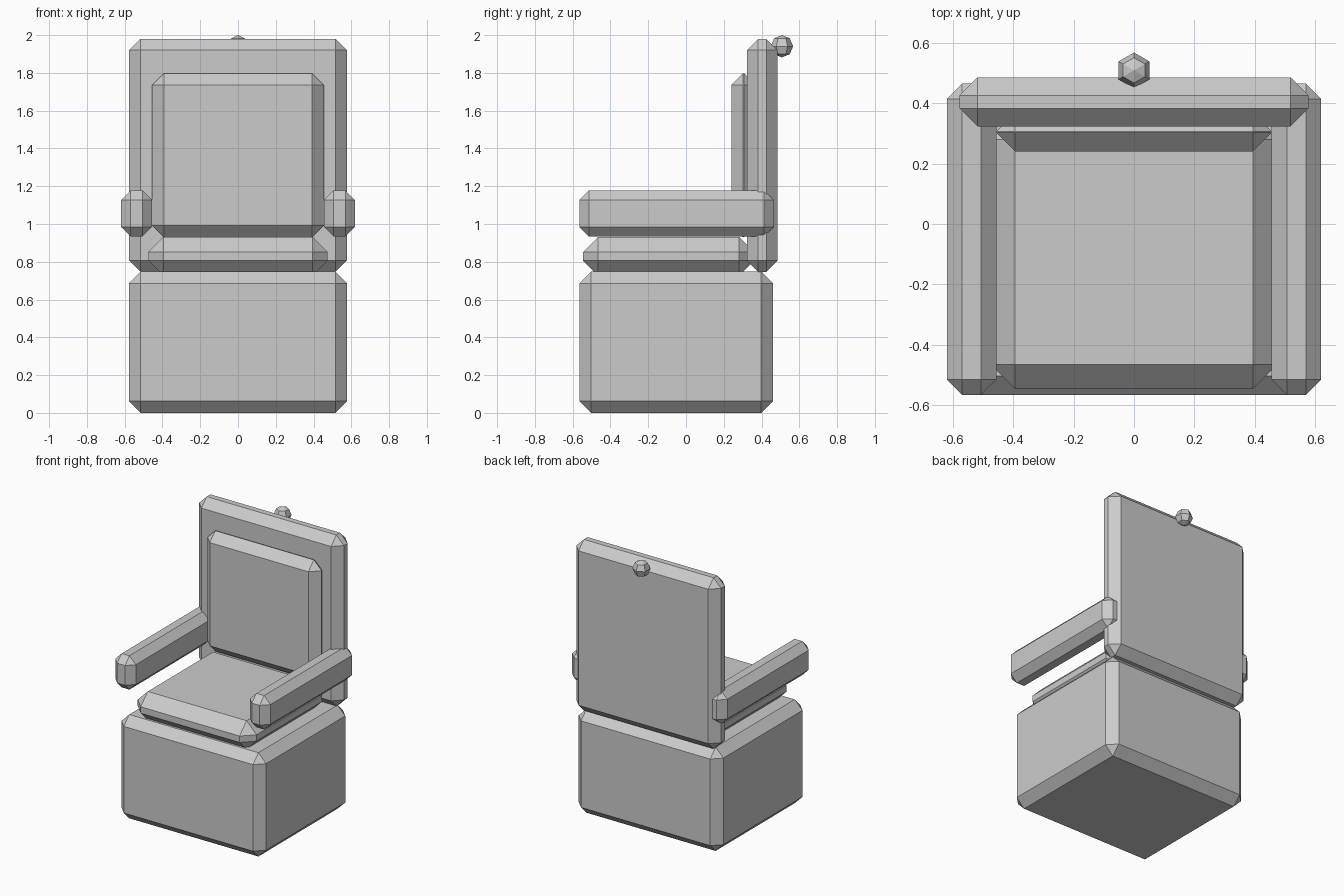
import bpy
import bmesh
from mathutils import Matrix, Vector

cube = bpy.data.objects.get("Cube")
if cube:
    bpy.data.objects.remove(cube, do_unlink=True)

# One plain grey for the whole chair
grey = bpy.data.materials.new("light_grey")
grey.use_nodes = True
grey.diffuse_color = (0.6, 0.6, 0.6, 1)
grey.node_tree.nodes["Principled BSDF"].inputs["Base Color"].default_value = grey.diffuse_color


def add_object(name, bm):
    mesh = bpy.data.meshes.new(name)
    bm.to_mesh(mesh)
    bm.free()
    mesh.materials.append(grey)
    obj = bpy.data.objects.new(name, mesh)
    bpy.context.collection.objects.link(obj)
    return obj


def chamfered_box(name, low, high, bevel):
    """Box between two corners, with every edge cut by one flat chamfer."""
    low, high = Vector(low), Vector(high)
    bm = bmesh.new()
    bmesh.ops.create_cube(bm, size=1)
    bmesh.ops.scale(bm, vec=high - low, verts=bm.verts)
    bmesh.ops.translate(bm, vec=(low + high) / 2, verts=bm.verts)
    bmesh.ops.bevel(bm, geom=bm.edges[:], offset=bevel, offset_type='OFFSET',
                    segments=1, affect='EDGES', profile=0.5)
    return add_object(name, bm)


# Base block and seat cushion sunk slightly into it
chamfered_box("base", (-0.577, -0.565, 0), (0.577, 0.46, 0.748), 0.062)
chamfered_box("seat", (-0.474, -0.545, 0.726), (0.474, 0.36, 0.932), 0.08)

# Back panel and the cushion set into its front
chamfered_box("back_panel", (-0.577, 0.322, 0.747), (0.577, 0.485, 1.98), 0.06)
chamfered_box("back_cushion", (-0.455, 0.24, 0.93), (0.455, 0.368, 1.798), 0.062)

# Armrests, mirrored left and right
for name, side in (("left_armrest", 1), ("right_armrest", -1)):
    centre, half = side * 0.537, 0.082
    chamfered_box(name, (centre - half, -0.565, 0.934), (centre + half, 0.465, 1.178), 0.051)

# Small faceted knob behind the top edge of the back
knob = bmesh.new()
bmesh.ops.create_uvsphere(knob, u_segments=6, v_segments=4, radius=0.059,
                          matrix=Matrix.Translation((0, 0.508, 1.941)))
add_object("knob", knob)
